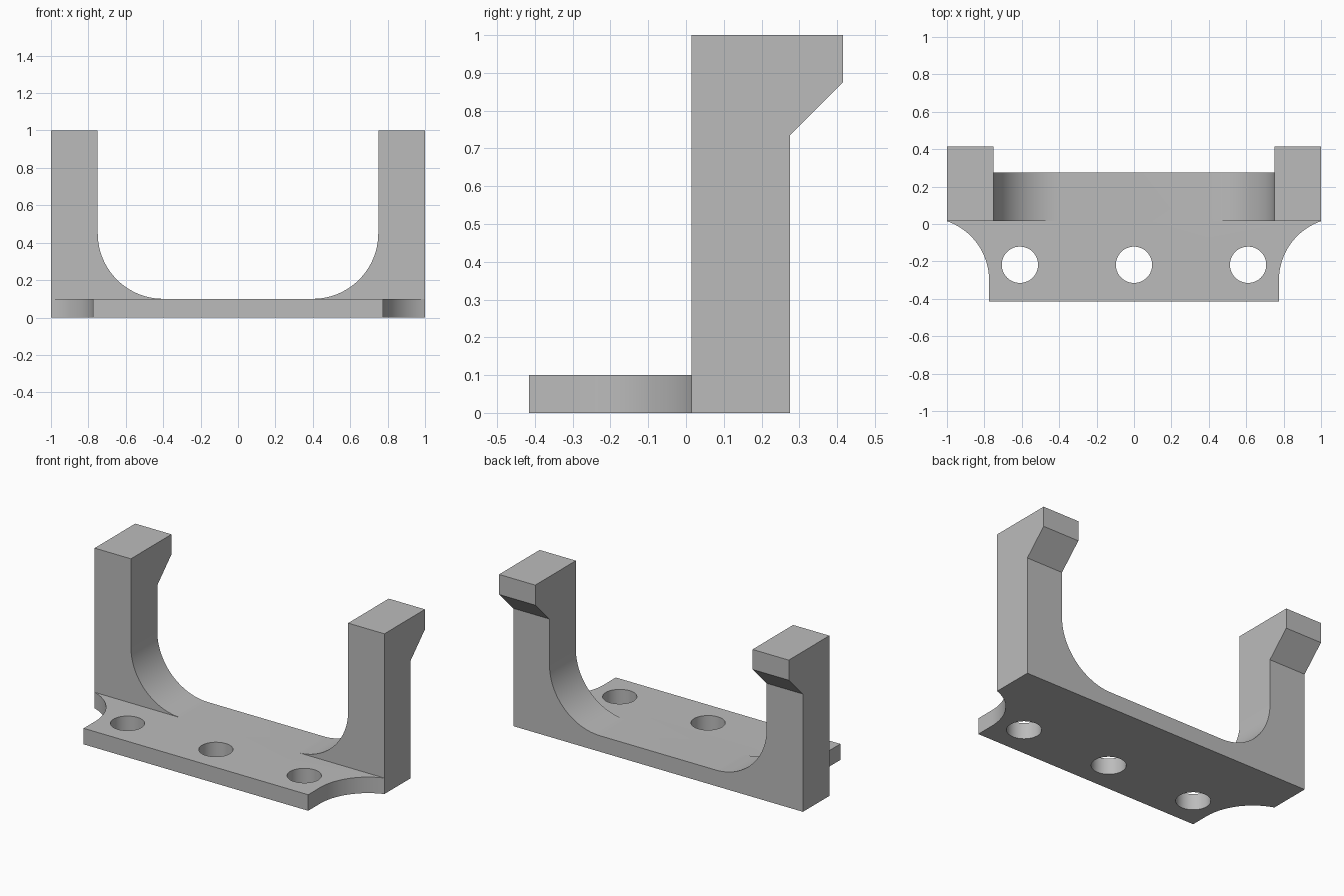
import bpy, bmesh, math
from mathutils import Vector

default = bpy.data.objects.get("Cube")
if default:
    bpy.data.objects.remove(default, do_unlink=True)

grey = bpy.data.materials.new("plain grey")
grey.use_nodes = True
grey.diffuse_color = (0.5, 0.5, 0.5, 1)
grey.node_tree.nodes["Principled BSDF"].inputs["Base Color"].default_value = (0.5, 0.5, 0.5, 1)


def prism(name, outline, place, start, end):
    """Extrude a 2D outline between two depths; place maps (u, v, depth) to xyz."""
    bm = bmesh.new()
    face = bm.faces.new([bm.verts.new(place(u, v, start)) for u, v in outline])
    moved = bmesh.ops.extrude_face_region(bm, geom=[face])["geom"]
    shift = Vector(place(0, 0, end)) - Vector(place(0, 0, start))
    bmesh.ops.translate(bm, verts=[g for g in moved if isinstance(g, bmesh.types.BMVert)], vec=shift)
    bmesh.ops.recalc_face_normals(bm, faces=bm.faces)
    mesh = bpy.data.meshes.new(name)
    bm.to_mesh(mesh)
    bm.free()
    mesh.materials.append(grey)
    obj = bpy.data.objects.new(name, mesh)
    bpy.context.collection.objects.link(obj)
    return obj


def arc(cx, cy, r, a0, a1, steps=24):
    angles = [math.radians(a0 + (a1 - a0) * i / steps) for i in range(steps + 1)]
    return [(cx + r * math.cos(a), cy + r * math.sin(a)) for a in angles]


def along_x(u, v, d): return (d, u, v)
def along_y(u, v, d): return (u, d, v)
def along_z(u, v, d): return (u, v, d)


# Side profile: base plate, upright and hooked top
side = [(-0.415, 0), (0.275, 0), (0.275, 0.735), (0.415, 0.875),
        (0.415, 1), (0.015, 1), (0.015, 0.1), (-0.415, 0.1)]
bracket = prism("bracket", side, along_x, -1, 1)

# Opening between the two arms, with rounded lower corners
right_fillet = arc(0.4, 0.45, 0.35, -90, 0)
left_fillet = [(-x, z) for x, z in reversed(right_fillet)]
opening = right_fillet + [(0.75, 1.2), (-0.75, 1.2)] + left_fillet
cutters = [prism("arm_opening_cutter", opening, along_y, -0.1, 0.6)]

# Concave front corners of the plate
corner = arc(1.108, -0.3, 0.333, 180, 106) + [(1.2, 0.01), (1.2, -0.6), (0.775, -0.6)]
for label, s in (("left", 1), ("right", -1)):
    outline = [(s * x, y) for x, y in corner]
    cutters.append(prism(label + "_corner_cutter", outline, along_z, -0.1, 0.2))

# Three bolt holes
for label, x in (("left", 0.61), ("middle", 0), ("right", -0.61)):
    ring = arc(x, -0.218, 0.097, 0, 360, 48)[:-1]
    cutters.append(prism(label + "_hole_cutter", ring, along_z, -0.1, 0.2))

# Cut everything out of the solid, then drop the cutters
bpy.context.view_layer.objects.active = bracket
bracket.select_set(True)
for cutter in cutters:
    cutter.hide_render = True
    mod = bracket.modifiers.new("cut", 'BOOLEAN')
    mod.operation = 'DIFFERENCE'
    mod.solver = 'EXACT'
    mod.object = cutter
    bpy.ops.object.modifier_apply(modifier=mod.name)
    bpy.data.objects.remove(cutter, do_unlink=True)

bpy.ops.object.shade_smooth_by_angle(angle=math.radians(30))
